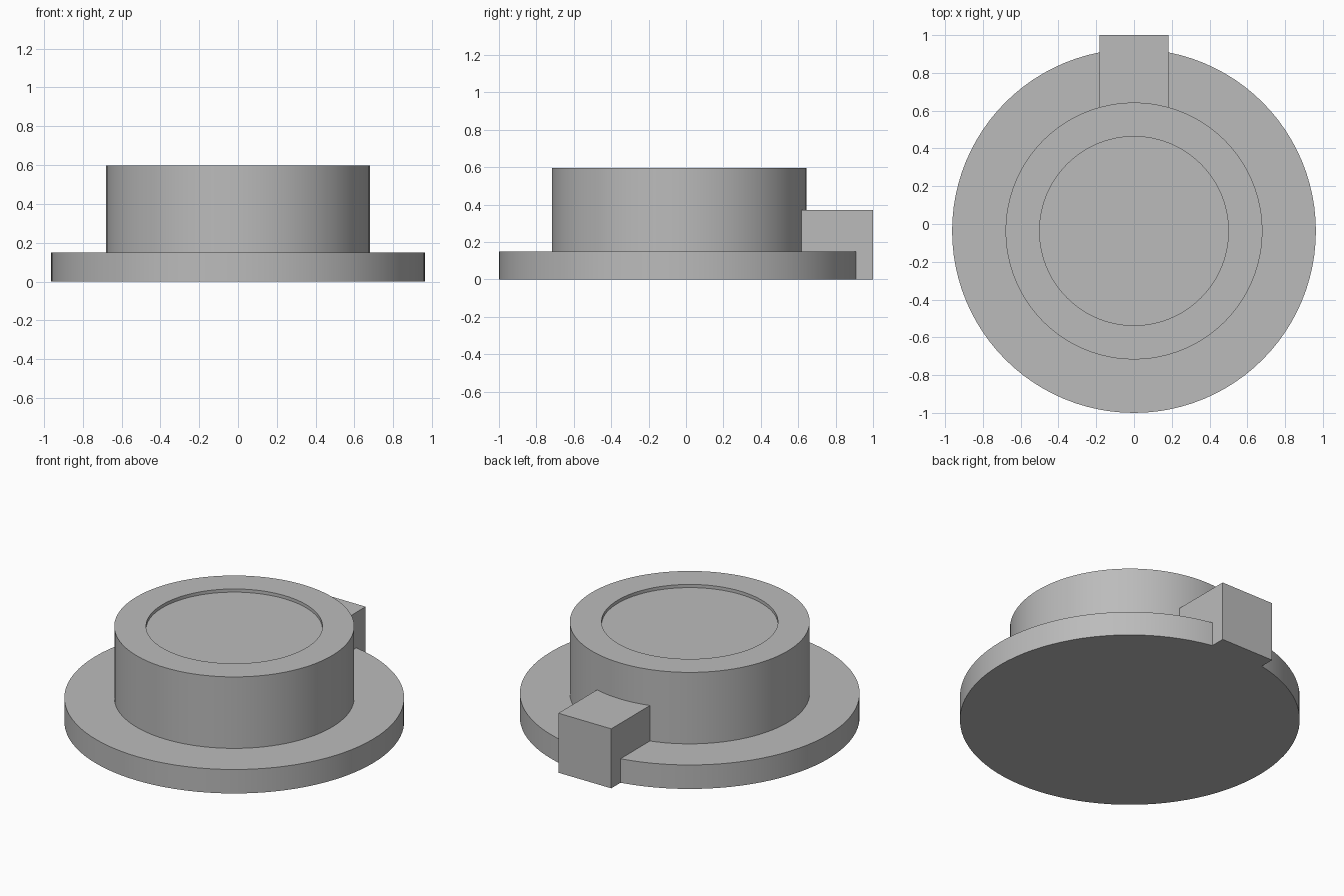
import bpy, bmesh, math
from mathutils import Matrix, Vector

if "Cube" in bpy.data.objects:
    bpy.data.objects.remove(bpy.data.objects["Cube"], do_unlink=True)

CENTRE_Y = -0.037
SEGMENTS = 96

grey = bpy.data.materials.new("plain_grey")
grey.use_nodes = True
colour = (0.5, 0.5, 0.5, 1)
grey.diffuse_color = colour
grey.node_tree.nodes["Principled BSDF"].inputs["Base Color"].default_value = colour


def add_object(name, bm):
    bmesh.ops.recalc_face_normals(bm, faces=bm.faces)
    mesh = bpy.data.meshes.new(name)
    bm.to_mesh(mesh)
    bm.free()
    mesh.materials.append(grey)
    obj = bpy.data.objects.new(name, mesh)
    bpy.context.collection.objects.link(obj)
    return obj


# Flanged round body with a shallow recess in its top, turned from one profile
profile = [(0.963, 0), (0.963, 0.15), (0.68, 0.15), (0.68, 0.597),
           (0.5, 0.597), (0.5, 0.577)]
bm = bmesh.new()
rings = []
for radius, z in profile:
    ring = bmesh.ops.create_circle(bm, segments=SEGMENTS, radius=radius,
                                   matrix=Matrix.Translation((0, CENTRE_Y, z)))
    rings.append(ring["verts"])
for lower, upper in zip(rings, rings[1:]):
    for i in range(SEGMENTS):
        j = (i + 1) % SEGMENTS
        bm.faces.new((lower[i], lower[j], upper[j], upper[i]))
bm.faces.new(rings[0])
bm.faces.new(rings[-1])
body = add_object("flanged_body", bm)
bpy.context.view_layer.objects.active = body
body.select_set(True)
bpy.ops.object.shade_smooth_by_angle(angle=math.radians(30))

# Rear block, running from inside the drum out past the flange
low, high = Vector((-0.183, 0.6, 0)), Vector((0.183, 1.0, 0.372))
bm = bmesh.new()
bmesh.ops.create_cube(bm, size=1, matrix=Matrix.Translation((low + high) / 2)
                      @ Matrix.Diagonal((*(high - low), 1)))
add_object("rear_block", bm)
